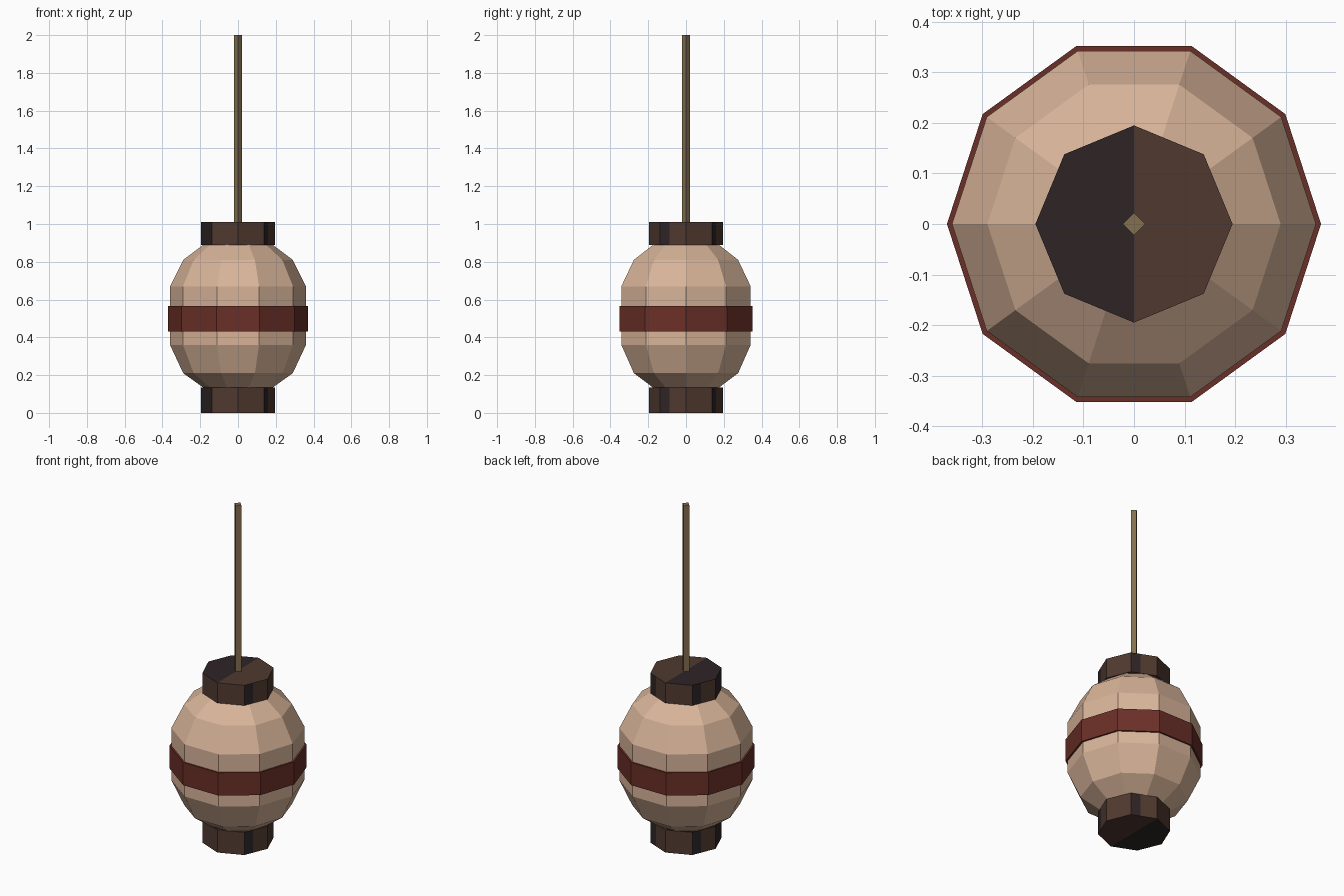
import bpy, bmesh, math

if "Cube" in bpy.data.objects:
    bpy.data.objects.remove(bpy.data.objects["Cube"])


def material(name, hex_rgb):
    def lin(c):
        return c / 12.92 if c <= 0.04045 else ((c + 0.055) / 1.055) ** 2.4
    rgb = [lin(int(hex_rgb[i:i + 2], 16) / 255) for i in (0, 2, 4)]
    m = bpy.data.materials.new(name)
    m.diffuse_color = (*rgb, 1)
    m.use_nodes = True
    m.node_tree.nodes["Principled BSDF"].inputs["Base Color"].default_value = m.diffuse_color
    return m


paper = material("paper_tan", "D8B499")
red = material("dark_red", "6A2F27")
brown = material("dark_brown", "50392F")
black = material("near_black", "2E2426")
olive = material("olive_brown", "84704F")


def finish(name, bm, mats):
    bmesh.ops.recalc_face_normals(bm, faces=bm.faces)
    me = bpy.data.meshes.new(name)
    bm.to_mesh(me)
    bm.free()
    for m in mats:
        me.materials.append(m)
    ob = bpy.data.objects.new(name, me)
    bpy.context.collection.objects.link(ob)
    return ob


def lathe(name, profile, sides, mat):
    """Closed low-poly turned shape from (radius, height) pairs."""
    bm = bmesh.new()
    rings = [[bm.verts.new((r * math.cos(2 * math.pi * i / sides),
                            r * math.sin(2 * math.pi * i / sides), z))
              for i in range(sides)] for r, z in profile]
    for a, b in zip(rings, rings[1:]):
        for i in range(sides):
            j = (i + 1) % sides
            bm.faces.new((a[i], a[j], b[j], b[i]))
    bm.faces.new(rings[0][::-1])
    bm.faces.new(rings[-1])
    return finish(name, bm, [mat])


def cap(name, r, z0, z1):
    """Octagonal end cap: black left half on the ends, black strips on the sides."""
    bm = bmesh.new()
    pts, dark = [], []
    for k in range(8):
        a, b = (math.pi / 4 * (k + s) for s in (0, 1))
        p = (r * math.cos(a), r * math.sin(a))
        q = (r * math.cos(b), r * math.sin(b))
        pts.append(p)
        if k in (1, 3, 7):            # side split into strip and remainder
            pts.append(tuple(u + 0.37 * (v - u) for u, v in zip(p, q)))
            dark += [1, 0]
        else:
            dark.append(1 if k == 4 else 0)
    n = len(pts)
    lo = [bm.verts.new((x, y, z0)) for x, y in pts]
    hi = [bm.verts.new((x, y, z1)) for x, y in pts]
    for i in range(n):
        j = (i + 1) % n
        f = bm.faces.new((lo[i], lo[j], hi[j], hi[i]))
        f.material_index = dark[i]
    for ring in (lo, hi):
        for side in (1, -1):
            f = bm.faces.new([v for v in ring if v.co.x * side > -1e-5]
                             if side < 0 else
                             sorted((v for v in ring if v.co.x > -1e-5),
                                    key=lambda v: math.atan2(v.co.y, v.co.x)))
            f.material_index = 0 if side > 0 else 1
    return finish(name, bm, [brown, black])


# Faceted paper body
lathe("lantern_body", [(0.15, 0.11), (0.29, 0.21), (0.36, 0.36),
                       (0.36, 0.67), (0.29, 0.81), (0.15, 0.915)], 10, paper)
# Red band around the middle
lathe("middle_band", [(0.37, 0.43), (0.37, 0.565)], 10, red)
# End caps
cap("bottom_cap", 0.195, 0.0, 0.135)
cap("top_cap", 0.195, 0.89, 1.01)
# Hanging cord
lathe("hanging_cord", [(0.022, 1.0), (0.022, 2.0)], 4, olive)
